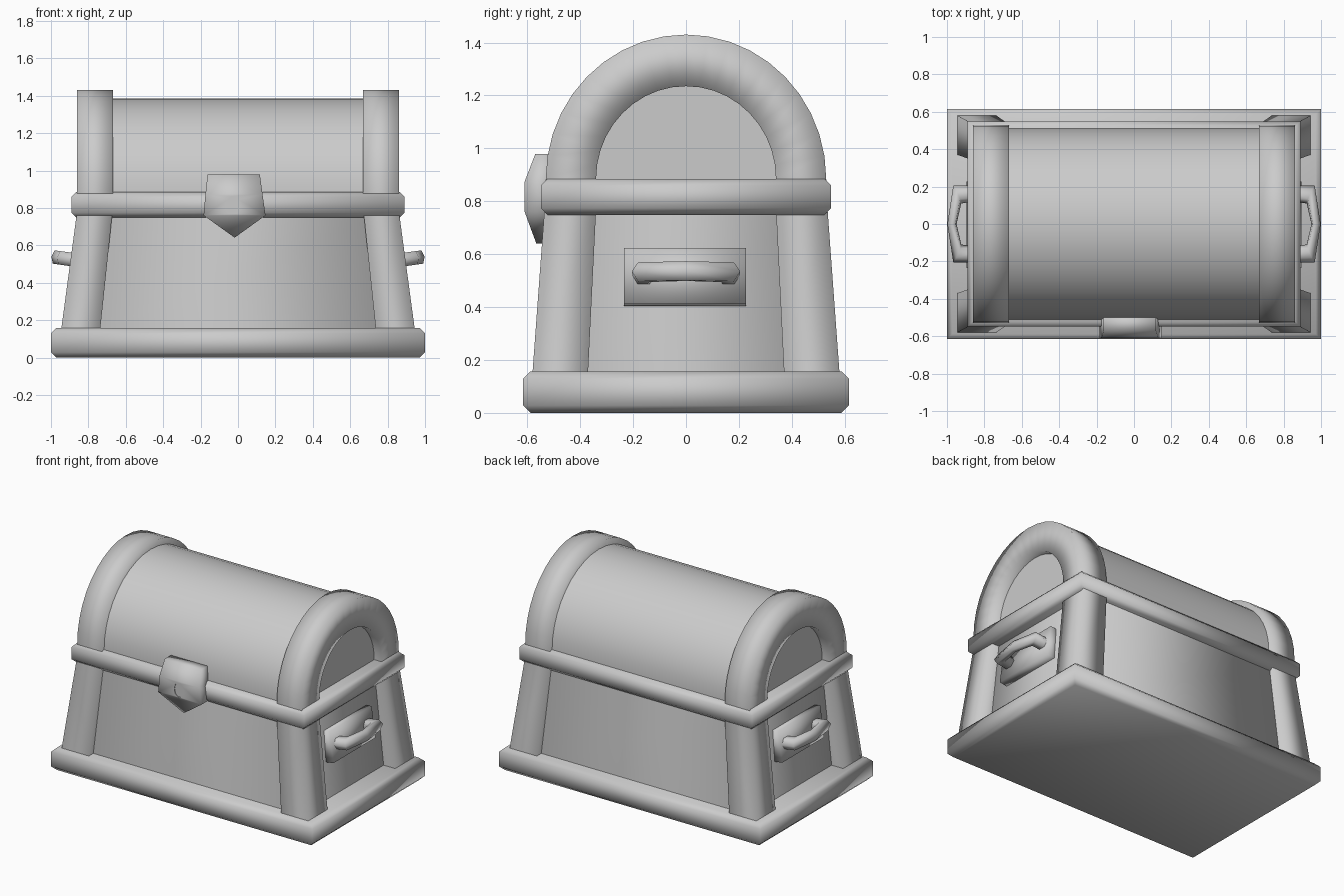
import bpy, bmesh
from math import sin, cos, pi, radians
from mathutils import Matrix

if "Cube" in bpy.data.objects:
    bpy.data.objects.remove(bpy.data.objects["Cube"])


def loft(name, rings, matrix=Matrix(), angle=50):
    """Bridge equal-sized closed rings and cap both ends."""
    bm = bmesh.new()
    vs = [[bm.verts.new(p) for p in r] for r in rings]
    n = len(vs[0])
    for a, b in zip(vs, vs[1:]):
        for i in range(n):
            j = (i + 1) % n
            bm.faces.new((a[i], a[j], b[j], b[i]))
    bm.faces.new(vs[0])
    bm.faces.new(vs[-1])
    return finish(name, bm, matrix, angle)


def finish(name, bm, matrix=Matrix(), angle=50):
    bmesh.ops.transform(bm, matrix=matrix, verts=bm.verts)
    bmesh.ops.recalc_face_normals(bm, faces=bm.faces)
    me = bpy.data.meshes.new(name)
    bm.to_mesh(me)
    bm.free()
    ob = bpy.data.objects.new(name, me)
    bpy.context.collection.objects.link(ob)
    bpy.ops.object.select_all(action='DESELECT')
    ob.select_set(True)
    bpy.context.view_layer.objects.active = ob
    bpy.ops.object.shade_smooth_by_angle(angle=radians(angle))
    return ob


def rect(x, y, z):
    return [(-x, -y, z), (x, -y, z), (x, y, z), (-x, y, z)]


def rim(name, x, y, z0, z1, c):
    """Rectangular slab with chamfered upper and lower edges."""
    return loft(name, [rect(x - c, y - c, z0), rect(x, y, z0 + c),
                       rect(x, y, z1 - c), rect(x - c, y - c, z1)], angle=100)


SEG = 20
arc = [pi * i / SEG for i in range(SEG + 1)]

# base, body and the band around the lid seam
rim("base_rim", 1.0, 0.616, 0.0, 0.157, 0.028)
rim("seam_band", 0.89, 0.549, 0.748, 0.885, 0.026)
loft("body", [rect(0.863, 0.535, 0.05), rect(0.86, 0.533, 0.1),
              rect(0.81, 0.51, 0.78), rect(0.805, 0.508, 0.84)], angle=100)

# barrel lid
lid = [(0.51 * cos(a), 0.885 + 0.5 * sin(a)) for a in arc]
lid = [(0.51, 0.79)] + lid + [(-0.51, 0.79)]
loft("lid", [[(x, y, z) for y, z in lid] for x in (-0.805, 0.805)])

# end straps: two splayed posts joined by an arch, one continuous loft
half = [(0.588, 0.376, 0.04, 0.96, 0.75), (0.584, 0.373, 0.1, 0.952, 0.742),
        (0.535, 0.34, 0.77, 0.862, 0.672)]


def post(k, s):
    yo, yi, z, xo, xi = half[k]
    return [(xo, s * yo, z), (xi, s * yo, z), (xi, s * yi, z), (xo, s * yi, z)]


strap = [post(k, 1) for k in (0, 1, 2)]
for a in arc:
    yo, zo = 0.53 * cos(a), 0.885 + 0.545 * sin(a)
    yi, zi = 0.34 * cos(a), 0.885 + 0.35 * sin(a)
    strap.append([(0.86, yo, zo), (0.668, yo, zo), (0.668, yi, zi), (0.86, yi, zi)])
strap += [post(k, -1) for k in (2, 1, 0)]

# handle: flattened six-sided bar swept through a pointed C path
outer = [(-0.03, 0.205), (0.108, 0.205), (0.14, 0), (0.108, -0.205), (-0.03, -0.205)]
inner = [(-0.03, 0.12), (0.065, 0.11), (0.09, 0), (0.065, -0.11), (-0.03, -0.12)]
section = [(0, 0), (0.25, 0.036), (0.75, 0.036), (1, 0), (0.75, -0.036), (0.25, -0.036)]
grip = [[(o[0] + (i[0] - o[0]) * f, o[1] + (i[1] - o[1]) * f, h) for f, h in section]
        for o, i in zip(outer, inner)]
plate = [[(x, -0.234, -0.107), (x, 0.226, -0.107), (x, 0.226, 0.107), (x, -0.234, 0.107)]
         for x in (-0.07, 0.02)]
tilt = Matrix.Translation((0.86, 0, 0.515)) @ Matrix.Rotation(radians(-8), 4, 'Y')

# straps, plates and handles on both ends
for side, s in (("right", 1), ("left", -1)):
    flip = Matrix.Diagonal((s, 1, 1, 1))
    loft(side + "_strap", strap, flip, 180)
    loft(side + "_handle_plate", plate, flip @ tilt, 100)
    loft(side + "_handle", grip, flip @ tilt @ Matrix.Translation((0, 0, 0.005)), 80)

# lock: shield outline whose front folds back at top and tip
shield = [(-0.163, 0.978, -0.57), (0.117, 0.978, -0.57), (0.131, 0.874, -0.61),
          (0.147, 0.76, -0.61), (-0.018, 0.641, -0.566), (-0.184, 0.76, -0.61),
          (-0.174, 0.874, -0.61)]
bm = bmesh.new()
front = [bm.verts.new((x, y, z)) for x, z, y in shield]
back = [bm.verts.new((x, -0.49, z)) for x, z, y in shield]
for i in range(7):
    j = (i + 1) % 7
    bm.faces.new((front[i], front[j], back[j], back[i]))
for f in ((0, 1, 2, 6), (6, 2, 3, 5), (5, 3, 4)):
    bm.faces.new([front[i] for i in f])
bm.faces.new(back)
lock = finish("lock", bm, angle=100)

# shallow keyhole dent
hole = [(-0.025 + 0.036 * cos(a), 0.815 + 0.05 * sin(a))
        for a in (2 * pi * i / 10 for i in range(10))]
cutter = loft("keyhole_cutter", [[(x, y, z) for x, z in hole] for y in (-0.65, -0.606)])
cutter.hide_render = True
cutter.hide_viewport = True
mod = lock.modifiers.new("keyhole", 'BOOLEAN')
mod.operation = 'DIFFERENCE'
mod.solver = 'EXACT'
mod.object = cutter
